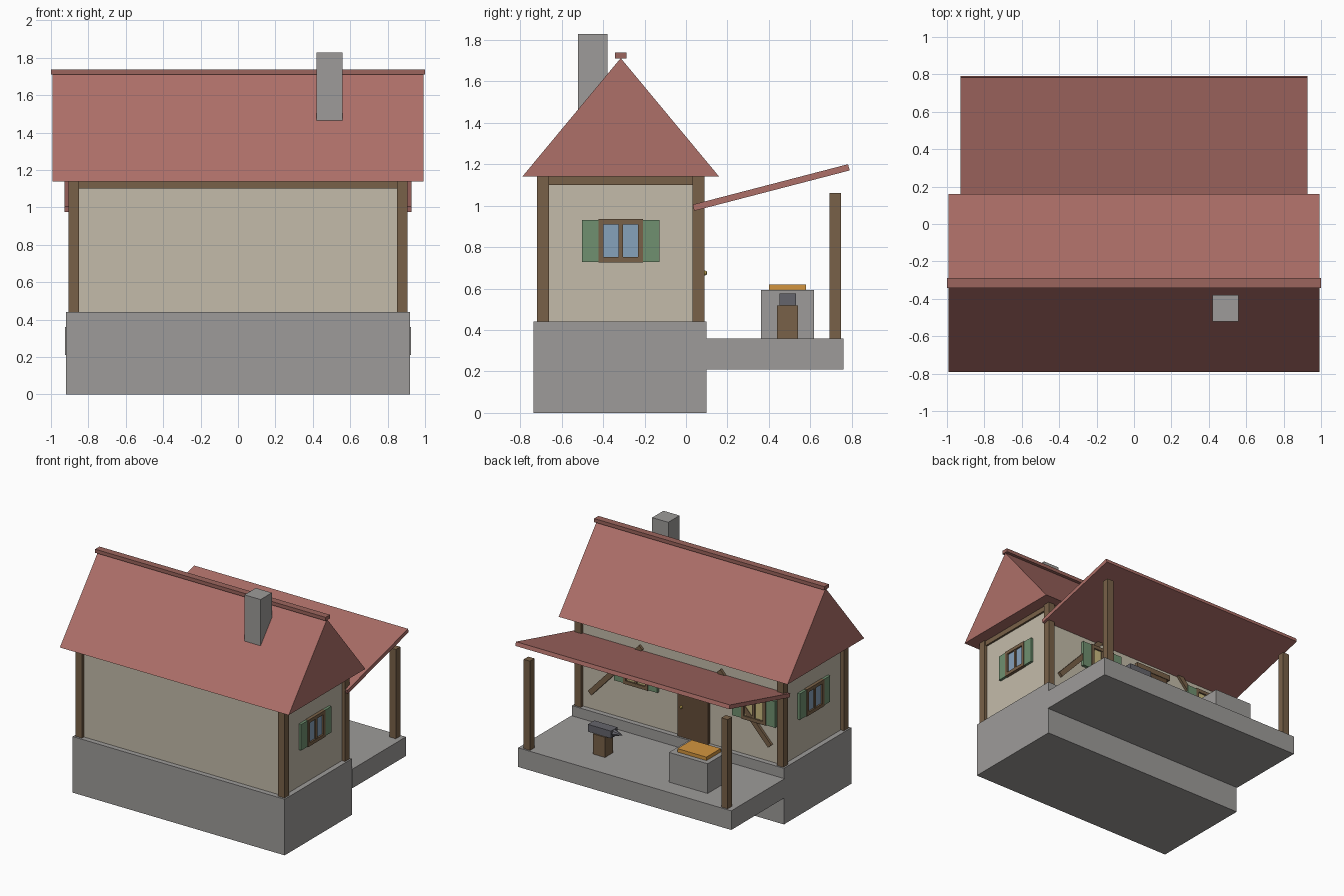
import bpy, math
from mathutils import Vector, Matrix

if "Cube" in bpy.data.objects:
    bpy.data.objects.remove(bpy.data.objects["Cube"])


def mat(name, r, g, b):
    m = bpy.data.materials.new(name)
    m.diffuse_color = (r, g, b, 1)
    m.use_nodes = True
    m.node_tree.nodes["Principled BSDF"].inputs["Base Color"].default_value = m.diffuse_color
    return m


ROOF = mat("roof_tile", 0.42, 0.16, 0.14)
RIDGE = mat("ridge_tile", 0.33, 0.13, 0.11)
WOOD = mat("timber", 0.19, 0.12, 0.065)
DOOR = mat("door_wood", 0.13, 0.075, 0.04)
PLASTER = mat("plaster", 0.55, 0.5, 0.4)
STONE = mat("stone", 0.34, 0.33, 0.32)
GREEN = mat("shutter_green", 0.16, 0.28, 0.16)
GLASS = mat("glass", 0.24, 0.36, 0.5)
LIT = mat("lit_glass", 0.6, 0.5, 0.22)
COAL = mat("embers", 0.65, 0.3, 0.05)
IRON = mat("iron", 0.13, 0.13, 0.15)
BRASS = mat("brass", 0.5, 0.35, 0.08)


def mesh_obj(name, verts, faces, m):
    me = bpy.data.meshes.new(name)
    me.from_pydata(verts, [], faces)
    me.materials.append(m)
    o = bpy.data.objects.new(name, me)
    bpy.context.collection.objects.link(o)
    return o


def prism(name, profile, x0, x1, m):
    """Extrude a counter-clockwise (y, z) profile from x0 to x1."""
    n = len(profile)
    verts = [(x, y, z) for x in (x0, x1) for y, z in profile]
    faces = [tuple(reversed(range(n))), tuple(range(n, 2 * n))]
    faces += [(i, (i + 1) % n, n + (i + 1) % n, n + i) for i in range(n)]
    return mesh_obj(name, verts, faces, m)


def box(name, x0, x1, y0, y1, z0, z1, m):
    return prism(name, [(y0, z0), (y1, z0), (y1, z1), (y0, z1)], x0, x1, m)


def window(name, pos, angle, glass):
    """Framed two-pane window with shutters, facing +y before rotation."""
    parts = [box(name + "_glass", -0.09, 0.09, -0.02, 0.012, -0.09, 0.09, glass)]
    for s in (-1, 1):
        a, b = sorted((s * 0.107, s * 0.083))
        parts.append(box(name + "_jamb", a, b, -0.02, 0.025, -0.105, 0.105, WOOD))
        a, b = sorted((s * 0.105, s * 0.078))
        parts.append(box(name + "_rail", -0.083, 0.083, -0.02, 0.025, a, b, WOOD))
        a, b = sorted((s * 0.107, s * 0.187))
        parts.append(box(name + "_shutter", a, b, -0.02, 0.02, -0.102, 0.102, GREEN))
    parts.append(box(name + "_mullion", -0.01, 0.01, -0.02, 0.022, -0.078, 0.078, WOOD))
    M = Matrix.Translation(Vector(pos)) @ Matrix.Rotation(angle, 4, 'Z')
    for p in parts:
        p.data.transform(M)


# Stone base, porch floor and walls
box("foundation", -0.92, 0.92, -0.735, 0.1, 0, 0.44, STONE)
box("porch_floor", -0.925, 0.925, 0.1, 0.76, 0.21, 0.36, STONE)
box("walls", -0.88, 0.88, -0.695, 0.06, 0.44, 1.14, PLASTER)

# Timber frame: corner posts, top plates, porch posts, wall braces
for s in (-1, 1):
    a, b = sorted((s * 0.85, s * 0.907))
    for y in (-0.69, 0.06):
        box("corner_post", a, b, y - 0.029, y + 0.029, 0.44, 1.14, WOOD)
    a, b = sorted((s * 0.83, s * 0.885))
    box("porch_post", a, b, 0.692, 0.748, 0.36, 1.06, WOOD)
    a, b = sorted((s * 0.86, s * 0.895))
    box("end_plate", a, b, -0.67, 0.04, 1.1, 1.14, WOOD)
    brace = box("wall_brace", -0.325, 0.325, -0.015, 0.015, -0.02, 0.02, WOOD)
    brace.data.transform(Matrix.Translation((s * 0.56, 0.065, 0.805))
                         @ Matrix.Rotation(s * math.radians(47), 4, 'Y'))
box("front_plate", -0.86, 0.86, -0.71, -0.68, 1.1, 1.14, WOOD)
box("back_plate", -0.86, 0.86, 0.04, 0.08, 1.1, 1.14, WOOD)

# Main roof, ridge cap, porch canopy, chimney
prism("roof", [(-0.79, 1.14), (0.16, 1.14), (-0.315, 1.712)], -0.993, 0.993, ROOF)
box("ridge_cap", -1, 1, -0.342, -0.288, 1.71, 1.738, RIDGE)
prism("porch_canopy", [(0.04, 0.975), (0.79, 1.17), (0.782, 1.2), (0.032, 1.005)],
      -0.928, 0.928, ROOF)
box("chimney", 0.42, 0.56, -0.52, -0.38, 1.4, 1.828, STONE)

# Windows
window("right_window", (0.88, -0.315, 0.83), -math.pi / 2, GLASS)
window("left_window", (-0.88, -0.315, 0.83), math.pi / 2, GLASS)
for x in (-0.645, 0.378):
    window("porch_window", (x, 0.064, 0.83), 0, LIT)

# Door with lintel and knob
box("door", -0.25, 0.015, 0.05, 0.085, 0.44, 0.9, DOOR)
box("door_lintel", -0.275, 0.04, 0.05, 0.09, 0.9, 0.942, WOOD)
bpy.ops.mesh.primitive_uv_sphere_add(segments=8, ring_count=6, radius=0.012,
                                     location=(-0.02, 0.09, 0.675))
knob = bpy.context.object
knob.name = "door_knob"
knob.data.materials.append(BRASS)

# Forge with embers
box("forge", -0.62, -0.285, 0.362, 0.617, 0.36, 0.593, STONE)
box("forge_embers", -0.582, -0.33, 0.4, 0.578, 0.593, 0.62, COAL)

# Anvil on its block, with a horn
box("anvil_block", 0.325, 0.43, 0.44, 0.54, 0.36, 0.518, WOOD)
box("anvil_body", 0.28, 0.48, 0.45, 0.53, 0.518, 0.575, IRON)
bpy.ops.mesh.primitive_cone_add(vertices=8, radius1=0.028, radius2=0, depth=0.075,
                                location=(0.243, 0.49, 0.547),
                                rotation=(0, -math.pi / 2, 0))
horn = bpy.context.object
horn.name = "anvil_horn"
horn.data.materials.append(IRON)
